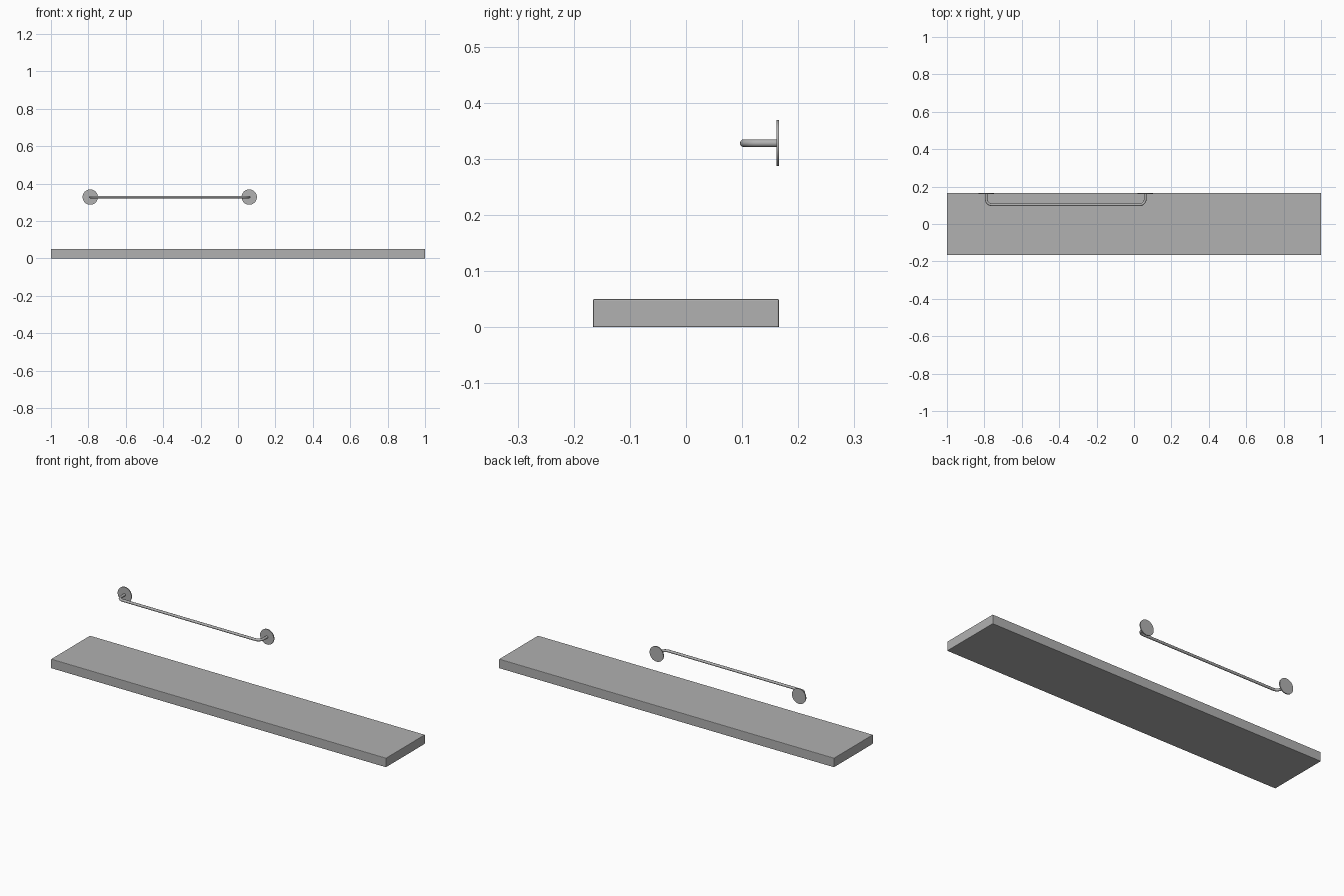
import bpy, math

if "Cube" in bpy.data.objects:
    bpy.data.objects.remove(bpy.data.objects["Cube"])

RAIL_X = (-0.79, 0.06)   # mount centres
RAIL_Z = 0.328
BACK_Y = 0.166
BAR_Y = 0.103
BEND = 0.03

grey = bpy.data.materials.new("dark_grey")
grey.diffuse_color = (0.44, 0.44, 0.44, 1)
grey.use_nodes = True
grey.node_tree.nodes["Principled BSDF"].inputs["Base Color"].default_value = grey.diffuse_color


def smooth(obj):
    bpy.ops.object.select_all(action='DESELECT')
    obj.select_set(True)
    bpy.context.view_layer.objects.active = obj
    bpy.ops.object.shade_smooth_by_angle(angle=math.radians(35))


# Shelf board with slightly eased edges
bpy.ops.mesh.primitive_cube_add(size=1, location=(0, 0, 0.025))
shelf = bpy.context.object
shelf.name = "shelf_board"
shelf.scale = (2, 2 * BACK_Y, 0.05)
bpy.ops.object.transform_apply(location=False, rotation=False, scale=True)
shelf.data.materials.append(grey)
bevel = shelf.modifiers.new("eased_edges", 'BEVEL')
bevel.width = 0.0025
bevel.segments = 2

# Round wall plates
for side, x in zip(("left", "right"), RAIL_X):
    bpy.ops.mesh.primitive_cylinder_add(
        vertices=48, radius=0.041, depth=0.005,
        location=(x, BACK_Y - 0.0025, RAIL_Z), rotation=(math.pi / 2, 0, 0))
    plate = bpy.context.object
    plate.name = "wall_plate_" + side
    plate.data.materials.append(grey)
    smooth(plate)


# Rail path: out from the wall, around each bend, along the front
def bend(cx, start):
    steps = 8
    return [(cx + BEND * math.cos(a), BAR_Y + BEND + BEND * math.sin(a), RAIL_Z)
            for a in (start + i * math.pi / 2 / steps for i in range(steps + 1))]


left, right = RAIL_X
path = ([(left, BACK_Y - 0.003, RAIL_Z)]
        + bend(left + BEND, math.pi)
        + bend(right - BEND, 1.5 * math.pi)
        + [(right, BACK_Y - 0.003, RAIL_Z)])

curve = bpy.data.curves.new("rail", 'CURVE')
curve.dimensions = '3D'
curve.bevel_depth = 0.007
curve.bevel_resolution = 4
curve.use_fill_caps = True
curve.materials.append(grey)
spline = curve.splines.new('POLY')
spline.points.add(len(path) - 1)
for point, co in zip(spline.points, path):
    point.co = (*co, 1)
rail = bpy.data.objects.new("towel_rail", curve)
bpy.context.collection.objects.link(rail)
bpy.ops.object.select_all(action='DESELECT')
rail.select_set(True)
bpy.context.view_layer.objects.active = rail
bpy.ops.object.convert(target='MESH')
smooth(bpy.context.object)
